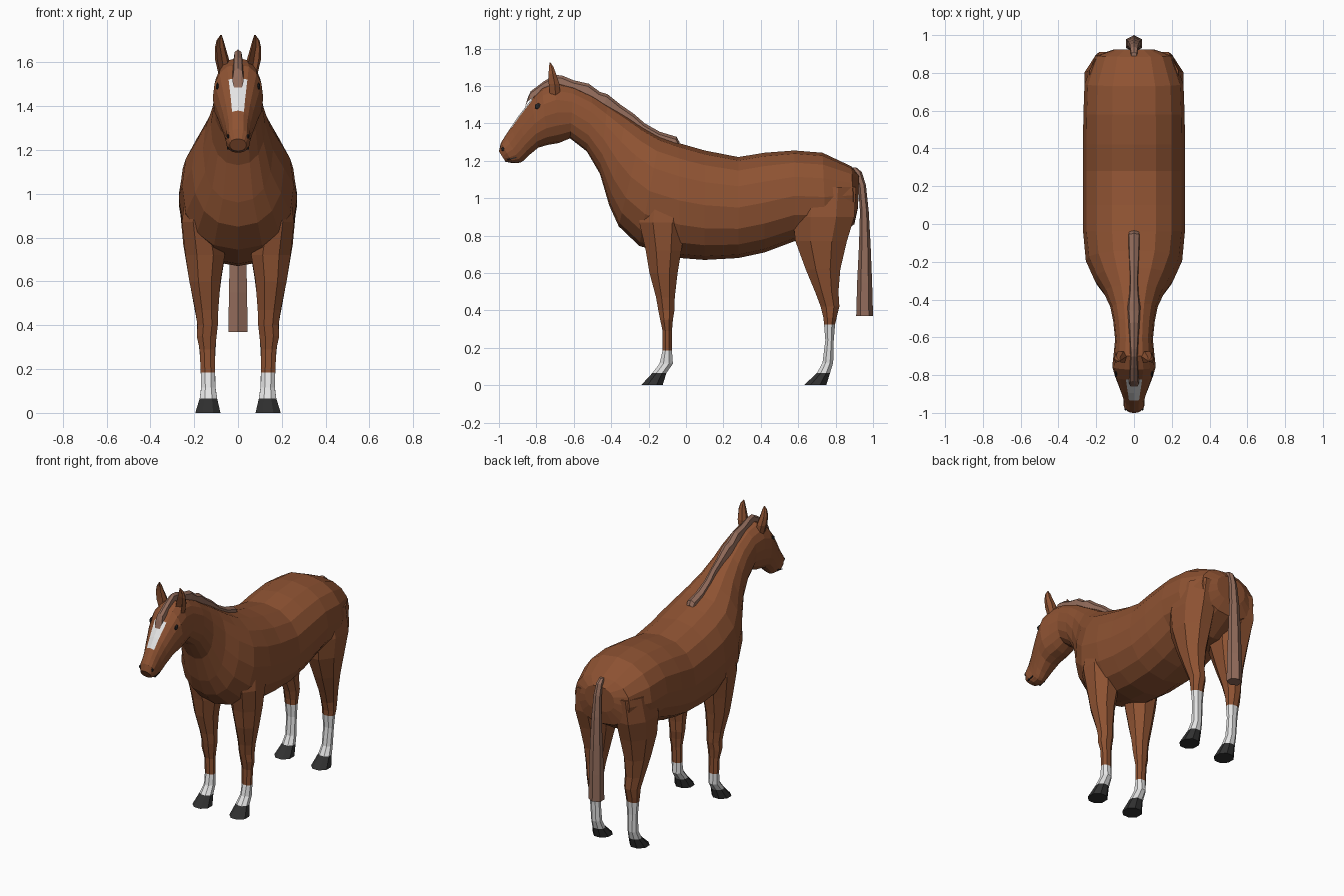
import bpy, bmesh, math
from mathutils import Vector, Matrix
from mathutils.bvhtree import BVHTree


def material(name, rgb):
    m = bpy.data.materials.new(name)
    m.diffuse_color = (*rgb, 1)
    return m


COAT = material("chestnut_coat", (0.27, 0.085, 0.032))
HAIR = material("pale_brown_hair", (0.29, 0.15, 0.105))
WHITE = material("white_marking", (0.78, 0.78, 0.78))
HOOF = material("hoof_black", (0.03, 0.03, 0.03))
DARK = material("eye_dark", (0.02, 0.018, 0.018))


def finish(name, bm, mats):
    bmesh.ops.recalc_face_normals(bm, faces=bm.faces)
    me = bpy.data.meshes.new(name)
    bm.to_mesh(me)
    for m in mats:
        me.materials.append(m)
    ob = bpy.data.objects.new(name, me)
    bpy.context.collection.objects.link(ob)
    return ob


def loft(name, rings, mats, rule=None):
    """Skin a list of equal-sized point rings and cap both ends."""
    bm = bmesh.new()
    vs = [[bm.verts.new(p) for p in r] for r in rings]
    n = len(rings[0])
    for a, b in zip(vs, vs[1:]):
        for i in range(n):
            bm.faces.new((a[i], a[(i + 1) % n], b[(i + 1) % n], b[i]))
    bm.faces.new(vs[0])
    bm.faces.new(vs[-1])
    if rule:
        for f in bm.faces:
            f.material_index = rule(f.calc_center_median())
    finish(name, bm, mats)
    return bm


def power(v, e):
    return math.copysign(abs(v) ** e, v)


def body_ring(ty, tz, by, bz, w, n=16):
    """Rounded section between a top point and a bottom point."""
    top, bot = Vector((0, ty, tz)), Vector((0, by, bz))
    mid, half = (top + bot) / 2, (top - bot) / 2
    ring = []
    for i in range(n):
        a = 2 * math.pi * i / n
        ring.append(mid + half * power(math.cos(a), 0.9)
                    + Vector((w * power(math.sin(a), 0.88), 0, 0)))
    return ring


def flat_ring(z, y0, y1, x0, x1, n=8):
    """Horizontal octagon filling a box."""
    k = 1 / math.cos(math.pi / n)
    ring = []
    for i in range(n):
        a = 2 * math.pi * (i + 0.5) / n
        ring.append(Vector(((x0 + x1) / 2 + (x1 - x0) / 2 * k * math.cos(a),
                            (y0 + y1) / 2 + (y1 - y0) / 2 * k * math.sin(a), z)))
    return ring


# Trunk, neck and head: top y, z, bottom y, z, half width
SECTIONS = [
    (0.925, 1.12, 0.92, 0.95, 0.11), (0.885, 1.17, 0.90, 0.86, 0.205),
    (0.73, 1.243, 0.75, 0.77, 0.262), (0.58, 1.255, 0.58, 0.77, 0.268),
    (0.42, 1.243, 0.42, 0.71, 0.27), (0.28, 1.22, 0.28, 0.68, 0.27),
    (0.10, 1.255, 0.10, 0.67, 0.27), (-0.04, 1.295, -0.03, 0.68, 0.27),
    (-0.14, 1.33, -0.25, 0.745, 0.255), (-0.23, 1.38, -0.36, 0.85, 0.21),
    (-0.32, 1.44, -0.41, 0.96, 0.16), (-0.42, 1.50, -0.46, 1.13, 0.125),
    (-0.50, 1.55, -0.53, 1.25, 0.11), (-0.60, 1.595, -0.62, 1.32, 0.10),
    (-0.70, 1.62, -0.68, 1.295, 0.108), (-0.77, 1.59, -0.74, 1.285, 0.115),
    (-0.825, 1.53, -0.79, 1.27, 0.10), (-0.895, 1.44, -0.845, 1.225, 0.076),
    (-0.935, 1.38, -0.87, 1.20, 0.063), (-0.965, 1.335, -0.885, 1.19, 0.056),
    (-0.99, 1.295, -0.925, 1.187, 0.056), (-1.0, 1.25, -0.965, 1.195, 0.038)]


def blaze(c):
    # white strip on the two faces beside the centre line of the face
    return int(abs(c.x) < 0.024 and 1.38 < c.z < 1.53 and c.y < -0.82)


body = loft("body", [body_ring(*s) for s in SECTIONS], [COAT, WHITE], blaze)
surface = BVHTree.FromBMesh(body)

# Legs: z, front y, back y, inner x, outer x
FRONT = [
    (1.0, -0.24, 0.03, 0.09, 0.24), (0.87, -0.25, 0.0, 0.08, 0.256),
    (0.72, -0.215, -0.025, 0.06, 0.24), (0.60, -0.195, -0.045, 0.08, 0.222),
    (0.47, -0.16, -0.06, 0.09, 0.195), (0.40, -0.148, -0.062, 0.092, 0.185),
    (0.35, -0.138, -0.07, 0.098, 0.188), (0.29, -0.125, -0.075, 0.105, 0.175),
    (0.185, -0.125, -0.075, 0.105, 0.17), (0.115, -0.142, -0.07, 0.103, 0.168),
    (0.065, -0.18, -0.105, 0.095, 0.175), (0.0, -0.24, -0.125, 0.08, 0.195)]
HIND = [
    (1.06, 0.58, 0.91, 0.06, 0.235), (0.90, 0.57, 0.90, 0.045, 0.262),
    (0.77, 0.585, 0.86, 0.05, 0.25), (0.62, 0.64, 0.825, 0.075, 0.225),
    (0.50, 0.69, 0.815, 0.09, 0.203), (0.42, 0.72, 0.82, 0.092, 0.188),
    (0.36, 0.735, 0.805, 0.098, 0.185), (0.325, 0.738, 0.797, 0.10, 0.18),
    (0.24, 0.745, 0.79, 0.105, 0.172), (0.12, 0.73, 0.787, 0.103, 0.168),
    (0.065, 0.70, 0.77, 0.095, 0.175), (0.0, 0.63, 0.75, 0.08, 0.195)]

for side, s in (("left", 1), ("right", -1)):
    for part, table, sock in (("front_leg", FRONT, 0.185), ("hind_leg", HIND, 0.325)):
        rings = [flat_ring(z, y0, y1, s * x0, s * x1) for z, y0, y1, x0, x1 in table]
        loft(f"{part}_{side}", rings, [COAT, WHITE, HOOF],
             lambda c: 2 if c.z < 0.065 else 1 if c.z < sock else 0)

    # Ear: leaf shape with a hollow front
    ear = []
    for z, x, y, w, d in ((1.55, 0.062, -0.70, 0.028, 0.03), (1.61, 0.072, -0.705, 0.032, 0.032),
                          (1.665, 0.081, -0.715, 0.025, 0.022), (1.70, 0.082, -0.72, 0.016, 0.014),
                          (1.725, 0.077, -0.727, 0.003, 0.003)):
        ear.append([Vector((s * (x + w * u), y + d * v, z)) for u, v in
                    ((0, 0.1), (0.7, -0.9), (1, 0.1), (0.5, 0.9), (-0.5, 0.9), (-1, 0.1), (-0.7, -0.9))])
    loft(f"ear_{side}", ear, [COAT])

    # Eye and nostril, seated on the head surface
    for part, y, z, size in (("eye", -0.79, 1.49, (0.007, 0.021, 0.019)),
                             ("nostril", -0.978, 1.262, (0.006, 0.01, 0.012))):
        hit = surface.ray_cast(Vector((s, y, z)), Vector((-s, 0, 0)))[0]
        bm = bmesh.new()
        bmesh.ops.create_icosphere(bm, subdivisions=1, radius=1)
        bm.transform(Matrix.Translation(hit) @ Matrix.Diagonal((*size, 1)))
        finish(f"{part}_{side}", bm, [DARK])

    # Mouth corner line
    hit = surface.ray_cast(Vector((s, -0.93, 1.212)), Vector((-s, 0, 0)))[0]
    bm = bmesh.new()
    bmesh.ops.create_cube(bm, size=1)
    bm.transform(Matrix.Translation(hit) @ Matrix.Rotation(0.25, 4, 'X')
                 @ Matrix.Diagonal((0.008, 0.05, 0.006, 1)))
    finish(f"mouth_{side}", bm, [DARK])

# Mane: crest y, z, half width, running from forelock to withers
MANE = [
    (-0.845, 1.54, 0.018), (-0.83, 1.572, 0.026), (-0.76, 1.625, 0.024),
    (-0.70, 1.66, 0.02), (-0.66, 1.655, 0.022), (-0.60, 1.63, 0.026),
    (-0.52, 1.612, 0.03), (-0.46, 1.568, 0.035), (-0.42, 1.556, 0.034),
    (-0.35, 1.50, 0.026), (-0.28, 1.452, 0.024), (-0.22, 1.40, 0.028),
    (-0.14, 1.355, 0.033), (-0.05, 1.328, 0.035), (-0.035, 1.30, 0.033)]
loft("mane", [[Vector((w * u, y + 0.3 * v, z + v)) for u, v in
               ((0, 0), (0.75, -0.014), (1, -0.055), (-1, -0.055), (-0.75, -0.014))]
              for y, z, w in MANE], [HAIR])

# Tail: z, front y, back y, half width
TAIL = [
    (1.165, 0.885, 0.91, 0.016), (1.14, 0.895, 0.94, 0.022), (1.07, 0.92, 0.962, 0.026),
    (0.93, 0.93, 0.977, 0.034), (0.75, 0.925, 0.987, 0.042), (0.55, 0.915, 0.995, 0.048),
    (0.37, 0.91, 1.0, 0.05)]
loft("tail", [[Vector((w * math.sin(a), (y0 + y1) / 2 + (y1 - y0) / 2 * math.cos(a), z))
               for a in (math.pi / 3 * i for i in range(6))]
              for z, y0, y1, w in TAIL], [HAIR])
